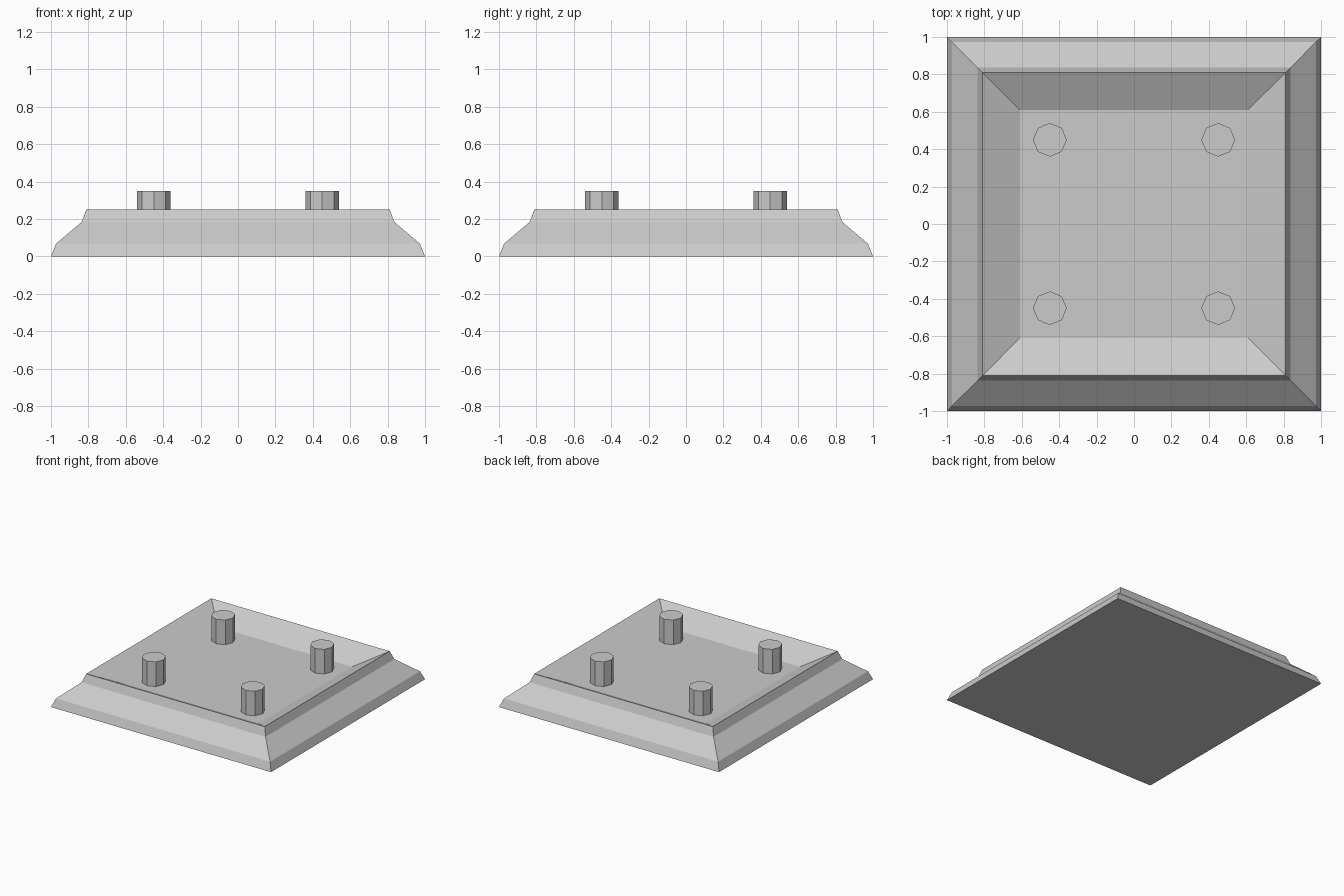
import bpy, bmesh
from math import cos, sin, tau

if "Cube" in bpy.data.objects:
    bpy.data.objects.remove(bpy.data.objects["Cube"])


def loft(name, rings):
    """Skin a stack of equal-length rings and cap both ends."""
    bm = bmesh.new()
    loops = [[bm.verts.new(p) for p in ring] for ring in rings]
    n = len(loops[0])
    for a, b in zip(loops, loops[1:]):
        for i in range(n):
            j = (i + 1) % n
            bm.faces.new((a[i], a[j], b[j], b[i]))
    bm.faces.new(loops[0][::-1])
    bm.faces.new(loops[-1])
    mesh = bpy.data.meshes.new(name)
    bm.to_mesh(mesh)
    bm.free()
    obj = bpy.data.objects.new(name, mesh)
    bpy.context.collection.objects.link(obj)
    return obj


def square(h, z):
    return [(-h, -h, z), (h, -h, z), (h, h, z), (-h, h, z)]


def octagon(r, z):
    return [(r * cos(tau * i / 8), r * sin(tau * i / 8), z) for i in range(8)]


# Square tray: stepped outer wall, sharp rim, sloped inside and flat floor
FLOOR = 0.147
profile = [(1.0, 0), (0.973, 0.068), (0.836, 0.184), (0.811, 0.252), (0.61, FLOOR)]
loft("tray_base", [square(h, z) for h, z in profile])

# Four octagonal pegs standing on the floor
for side, x in (("left", -0.45), ("right", 0.45)):
    for end, y in (("front", -0.45), ("back", 0.45)):
        peg = loft(f"peg_{end}_{side}", [octagon(0.09, FLOOR), octagon(0.09, 0.349)])
        peg.location = (x, y, 0)
